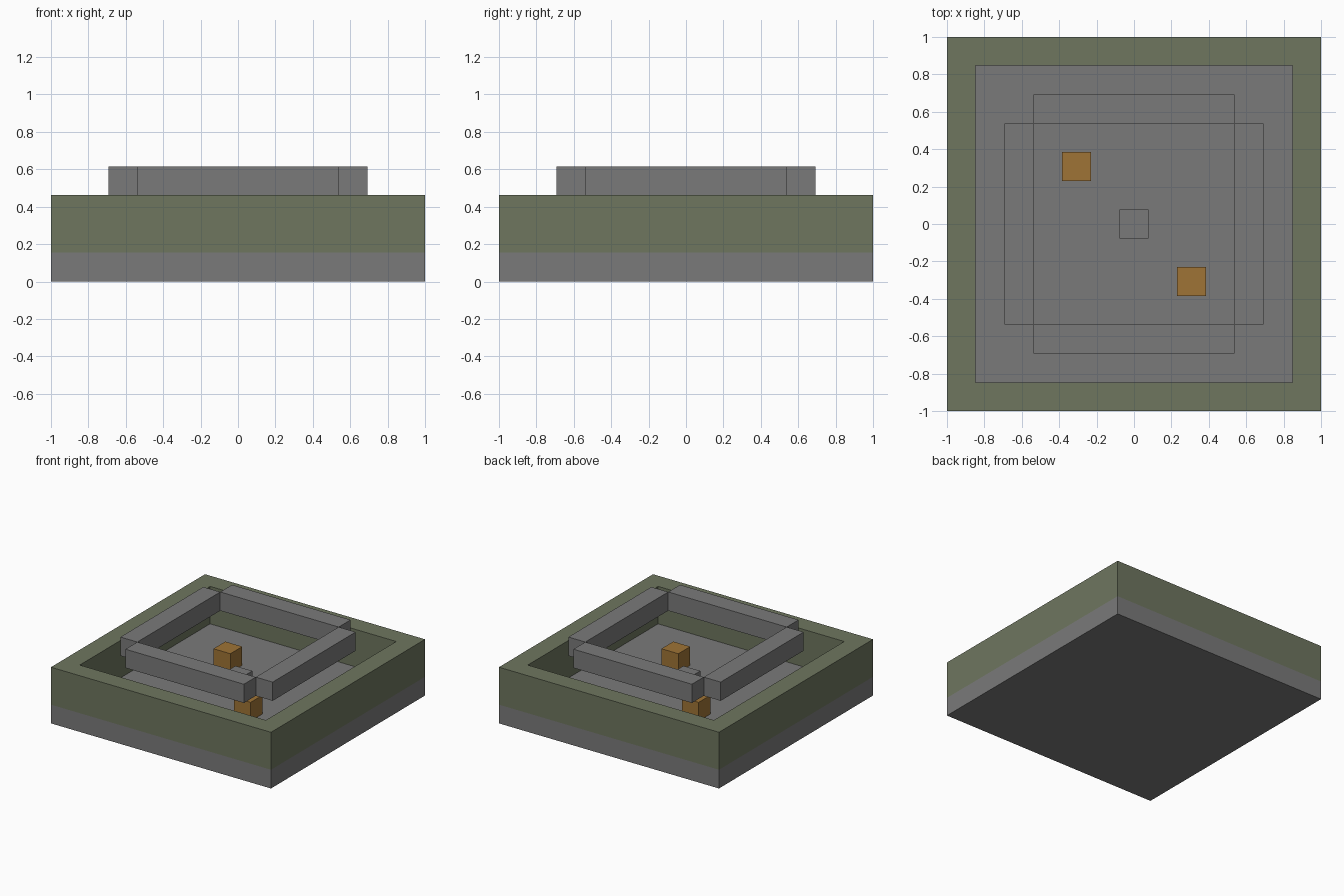
import bpy, bmesh
from math import pi
from mathutils import Matrix, Vector

default = bpy.data.objects.get("Cube")
if default:
    bpy.data.objects.remove(default, do_unlink=True)

U = 1 / 13  # half a block


def material(name, rgb):
    """Flat material from 8-bit sRGB, stored as linear values."""
    linear = [((c / 255 + 0.055) / 1.055) ** 2.4 for c in rgb]
    mat = bpy.data.materials.new(name)
    mat.use_nodes = True
    mat.diffuse_color = (*linear, 1)
    mat.node_tree.nodes["Principled BSDF"].inputs["Base Color"].default_value = (*linear, 1)
    return mat


def box(name, mat, size, base, turn=0):
    """Box in half blocks, standing on its base point, turned about the z axis."""
    bm = bmesh.new()
    bmesh.ops.create_cube(bm, size=1)
    bmesh.ops.scale(bm, vec=Vector(size) * U, verts=bm.verts)
    bmesh.ops.translate(bm, vec=(Vector(base) + Vector((0, 0, size[2] / 2))) * U, verts=bm.verts)
    bmesh.ops.transform(bm, matrix=Matrix.Rotation(turn, 4, "Z"), verts=bm.verts)
    mesh = bpy.data.meshes.new(name)
    bm.to_mesh(mesh)
    bm.free()
    mesh.materials.append(mat)
    bpy.context.collection.objects.link(bpy.data.objects.new(name, mesh))


stone = material("grey stone", (122, 122, 122))
moss = material("mossy green stone", (110, 118, 95))
amber = material("amber brown", (159, 116, 54))

# Floor slab
box("floor_slab", stone, (26, 26, 2), (0, 0, 0))

for i, side in enumerate(("front", "left", "back", "right")):
    # Wall sides, each butting against the next around the rim
    box(side + "_wall", moss, (24, 2, 4), (-1, -12, 2), i * pi / 2)
    # Raised beams, meeting only at their corner edges
    box(side + "_beam", stone, (14, 2, 2), (0, -8, 6), i * pi / 2)

# Blocks standing on the floor
box("centre_block", stone, (2, 2, 2), (0, 0, 2))
box("front_amber_block", amber, (2, 2, 2), (4, -4, 2))
box("back_amber_block", amber, (2, 2, 2), (-4, 4, 2))
